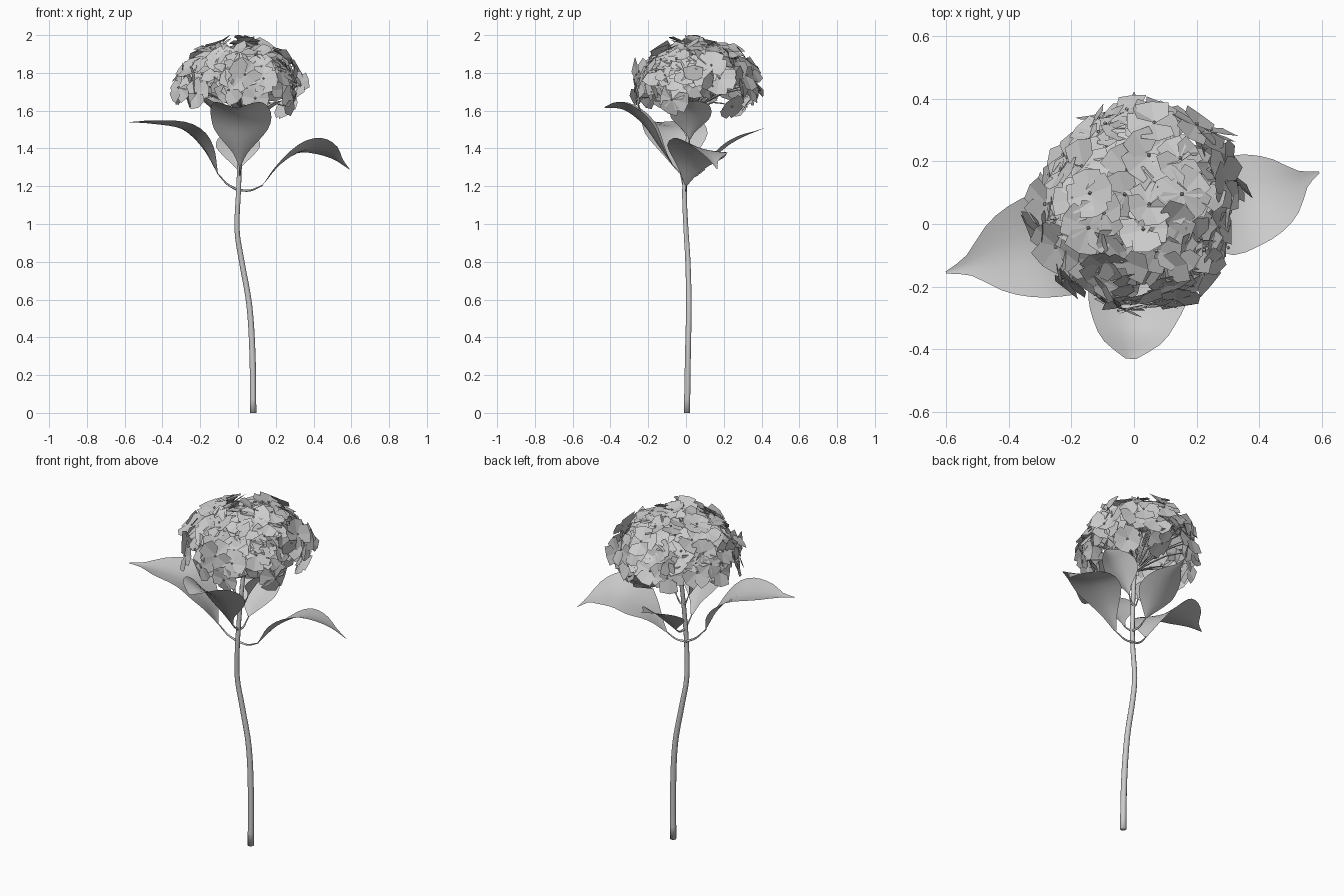
import bpy, math, random
from mathutils import Vector, Matrix

if "Cube" in bpy.data.objects:
    bpy.data.objects.remove(bpy.data.objects["Cube"])

random.seed(5)


def mesh_object(name, verts, faces, smooth=False):
    me = bpy.data.meshes.new(name)
    me.from_pydata([tuple(v) for v in verts], [], faces)
    me.update()
    ob = bpy.data.objects.new(name, me)
    bpy.context.collection.objects.link(ob)
    for p in me.polygons:
        p.use_smooth = smooth
    return ob


def spline(pts, t):
    """Catmull-Rom point at t in 0..1 along the control points."""
    p = [Vector(q) for q in pts]
    p = [2 * p[0] - p[1]] + p + [2 * p[-1] - p[-2]]
    n = len(pts) - 1
    i = min(int(t * n), n - 1)
    u = t * n - i
    a, b, c, d = p[i:i + 4]
    return 0.5 * (2 * b + (c - a) * u + (2 * a - 5 * b + 4 * c - d) * u * u
                  + (3 * b - a - 3 * c + d) * u ** 3)


def add_tube(verts, faces, pts, r0, r1, sides, steps):
    """Append a tapered tube with closed ends."""
    base = len(verts)
    for k in range(steps + 1):
        t = k / steps
        c = spline(pts, t)
        d = (spline(pts, min(1, t + .01)) - spline(pts, max(0, t - .01))).normalized()
        ref = Vector((0, 1, 0)) if abs(d.y) < .8 else Vector((1, 0, 0))
        u = d.cross(ref).normalized()
        w = d.cross(u)
        r = r0 + (r1 - r0) * t
        for s in range(sides):
            a = 2 * math.pi * s / sides
            verts.append(c + r * (math.cos(a) * u + math.sin(a) * w))
    for k in range(steps):
        for s in range(sides):
            a, b = base + k * sides + s, base + k * sides + (s + 1) % sides
            faces.append((a, b, b + sides, a + sides))
    faces.append(tuple(range(base + sides - 1, base - 1, -1)))
    faces.append(tuple(base + steps * sides + s for s in range(sides)))


# main stem
v, f = [], []
add_tube(v, f, [(.08, .005, 0), (.077, .01, .3), (.06, .015, .57), (.02, .01, .8),
                (-.005, 0, .97), (.003, -.008, 1.18), (.012, .005, 1.4), (.02, .03, 1.62)],
         .017, .011, 10, 28)
mesh_object("stem", v, f, True)


# leaves: midrib path, half width, edge lift, sideways roll, bluntness of tip
def leaf(name, root, rib, half, cup, roll=0.0, blunt=0.0, base=.4, sag=.015):
    widths = [.05, base, base + .35, 1 - .12 * blunt, 1, .88 + .1 * blunt,
              .62 + .22 * blunt, .2 + .4 * blunt, .02 + .1 * blunt]
    heading = Vector(rib[-1]) - Vector(rib[0])
    side = Vector((-heading.y, heading.x, 0)).normalized()
    n, half_cols, verts, faces = 16, 3, [], []
    for k in range(n + 1):
        t = k / n
        c = spline(rib, t)
        d = (spline(rib, min(1, t + .02)) - spline(rib, max(0, t - .02))).normalized()
        up = d.cross(side)
        if up.z < 0:
            up = -up
        w = spline([(q, 0, 0) for q in widths], t).x
        for j in range(-half_cols, half_cols + 1):
            s = j / half_cols
            verts.append(c + side * s * half * w
                         + up * (cup * abs(s) ** 1.5 + roll * s) * w)
    m = 2 * half_cols + 1
    for k in range(n):
        for j in range(m - 1):
            a = k * m + j
            faces.append((a, a + 1, a + 1 + m, a + m))
    mesh_object(name, verts, faces, True)
    # leaf stalk
    a, b = Vector(root), Vector(rib[0])
    mid = (a + b) / 2 - Vector((0, 0, sag))
    verts, faces = [], []
    add_tube(verts, faces, [a, mid, b], .007, .003, 6, 8)
    mesh_object(name + "_stalk", verts, faces, True)


leaf("lower_left_leaf", (0, 0, 1.18),
     [(-.11, -.03, 1.27), (-.18, -.045, 1.4), (-.29, -.07, 1.5), (-.45, -.11, 1.53),
      (-.6, -.155, 1.54)], .17, .03)
leaf("lower_right_leaf", (0, 0, 1.18),
     [(.13, .0, 1.205), (.23, .03, 1.32), (.36, .075, 1.395), (.48, .12, 1.375),
      (.59, .165, 1.29)], .15, .02, -.04, 0, .3)
leaf("front_leaf", (.01, 0, 1.25),
     [(.01, -.07, 1.31), (.012, -.15, 1.42), (.015, -.23, 1.53), (0, -.33, 1.605),
      (-.01, -.43, 1.615)], .16, .05, 0, .9, .22, .005)
leaf("back_leaf", (.01, 0, 1.25),
     [(0, .1, 1.29), (0, .18, 1.38), (0, .28, 1.45), (0, .42, 1.51)], .115, .02)
leaf("upper_right_leaf", (.012, .01, 1.4),
     [(.05, .02, 1.45), (.1, .025, 1.53), (.16, .03, 1.6), (.23, .04, 1.65)],
     .11, .03, 0, .8, .22)
leaf("upper_left_leaf", (.012, .01, 1.4),
     [(-.02, .01, 1.45), (-.08, 0, 1.54), (-.15, -.01, 1.62), (-.24, -.02, 1.69)],
     .09, .03, 0, .8, .22)

# flower head: four-petalled florets spread over a dome, each on a thin stalk
CENTRE, RADII = Vector((.012, .06, 1.715)), Vector((.325, .325, .25))
PETAL_SHAPE = [(0, 0, 0), (.55, .3, .05), (.6, .85, .06), (0, 1, 0),
               (-.6, .85, .06), (-.55, .3, .05)]
COUNT, LOW = 88, math.cos(math.radians(94))
petals, petal_faces = [], []
hearts, heart_faces = [], []
stalks, stalk_faces = [], []
hub = Vector((.02, .03, 1.6))
for i in range(COUNT):
    cz = 1 - (1 - LOW) * (i + .5) / COUNT
    if cz < .15 and i % 3 == 0:
        cz -= random.uniform(.15, .35)    # ragged rim, a few florets droop
    ang = i * 2.39996 + random.uniform(-.15, .15)
    sr = math.sqrt(1 - cz * cz)
    n = Vector((sr * math.cos(ang), sr * math.sin(ang), cz))
    pos = CENTRE + random.uniform(.86, 1.03) * n * RADII
    normal = Vector([n[k] / RADII[k] for k in range(3)]).normalized()
    normal += Vector([random.uniform(-.4, .4) for _ in range(3)])
    frame = normal.to_track_quat('Z', 'Y').to_matrix()
    frame = frame @ Matrix.Rotation(random.uniform(0, 6.28), 3, 'Z')
    size = random.uniform(.075, .095)
    for q in range(4):
        turn = frame @ Matrix.Rotation(q * math.pi / 2 + random.uniform(-.1, .1), 3, 'Z') \
            @ Matrix.Rotation(random.uniform(-.45, .25), 3, 'X')
        b = len(petals)
        petals += [pos + turn @ (Vector(p) * size) for p in PETAL_SHAPE]
        petal_faces += [(b, b + 1, b + 2, b + 3), (b, b + 3, b + 4, b + 5)]
    # small bead at the heart of each floret
    b = len(hearts)
    hearts += [pos + frame @ (Vector(p) * .007) for p in
               [(1, 0, 1), (0, 1, 1), (-1, 0, 1), (0, -1, 1), (0, 0, 2), (0, 0, 0)]]
    for k in range(4):
        heart_faces += [(b + k, b + (k + 1) % 4, b + 4), (b + (k + 1) % 4, b + k, b + 5)]
    if i % 2 == 0:
        bend = hub.lerp(pos, .55) + Vector((0, 0, .03))
        add_tube(stalks, stalk_faces, [hub, bend, pos], .005, .0025, 4, 4)

# keep the head inside the overall height
for p in petals:
    p.z = min(p.z, 2.0 - .1 * (2.0 - min(p.z, 2.0)) if p.z > 2.0 else p.z)
mesh_object("floret_petals", petals, petal_faces)
mesh_object("floret_centres", hearts, heart_faces)
mesh_object("floret_stalks", stalks, stalk_faces)
